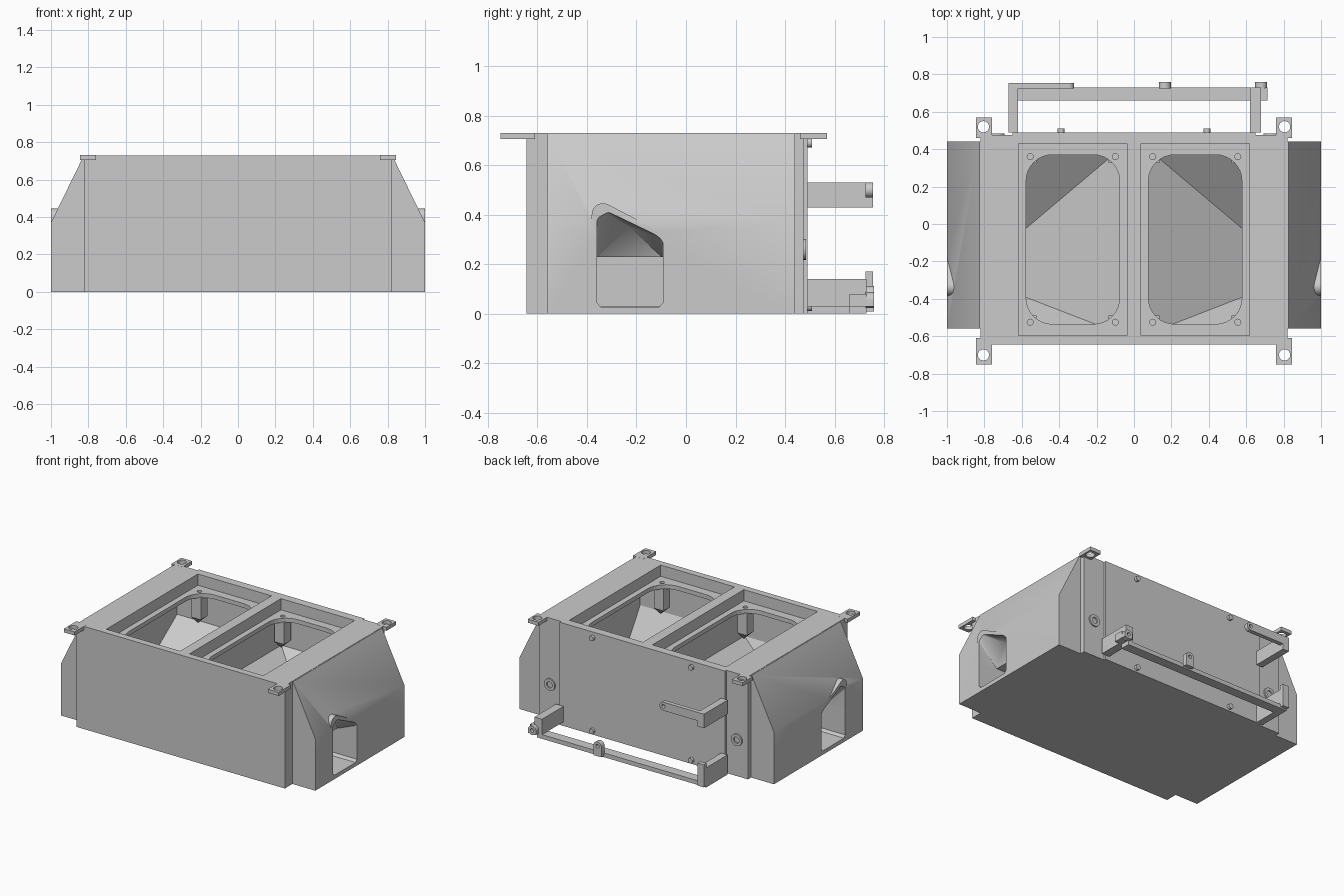
import bpy, bmesh, math
from mathutils import Vector

if "Cube" in bpy.data.objects:
    bpy.data.objects.remove(bpy.data.objects["Cube"])

grey = bpy.data.materials.new("light grey")
grey.diffuse_color = (0.6, 0.6, 0.6, 1)
grey.use_nodes = True
grey.node_tree.nodes["Principled BSDF"].inputs["Base Color"].default_value = grey.diffuse_color


def make(name, bm):
    bmesh.ops.recalc_face_normals(bm, faces=bm.faces)
    me = bpy.data.meshes.new(name)
    bm.to_mesh(me)
    bm.free()
    me.materials.append(grey)
    ob = bpy.data.objects.new(name, me)
    bpy.context.collection.objects.link(ob)
    return ob


def hull(name, pts):
    bm = bmesh.new()
    for p in pts:
        bm.verts.new(p)
    r = bmesh.ops.convex_hull(bm, input=bm.verts)
    junk = [v for v in r["geom_interior"] if isinstance(v, bmesh.types.BMVert)]
    bmesh.ops.delete(bm, geom=junk, context='VERTS')
    bmesh.ops.dissolve_limit(bm, angle_limit=0.001, verts=bm.verts, edges=bm.edges)
    return make(name, bm)


def box(name, x, y, z):
    return hull(name, [(a, b, c) for a in x for b in y for c in z])


def cyl(name, c, r, h, axis='Z', n=24):
    pts = []
    for i in range(n):
        u, v = r * math.cos(i * math.tau / n), r * math.sin(i * math.tau / n)
        for w in (-h / 2, h / 2):
            pts.append(Vector(c) + Vector((u, v, w) if axis == 'Z' else (u, w, v)))
    ob = hull(name, pts)
    smooth(ob)
    return ob


def smooth(ob):
    bpy.ops.object.select_all(action='DESELECT')
    ob.select_set(True)
    bpy.context.view_layer.objects.active = ob
    bpy.ops.object.shade_smooth_by_angle(angle=math.radians(30))


def boolean(ob, others, op='DIFFERENCE', keep=False):
    bpy.context.view_layer.objects.active = ob
    for o in others:
        m = ob.modifiers.new("bool", 'BOOLEAN')
        m.operation, m.solver, m.object = op, 'EXACT', o
        bpy.ops.object.modifier_apply(modifier=m.name)
        if not keep:
            bpy.data.objects.remove(o)


def rounded(name, x, y, z, r):
    pts = []
    for cx, sx in ((x[0] + r, -1), (x[1] - r, 1)):
        for cy, sy in ((y[0] + r, -1), (y[1] - r, 1)):
            for i in range(9):
                a = i * math.pi / 16
                pts += [(cx + sx * r * math.cos(a), cy + sy * r * math.sin(a), h) for h in z]
    return hull(name, pts)


# Main housing with cavities, framed recesses and rounded openings
body = box("housing", (-.82, .82), (-.645, .475), (0, .73))
for s in (-1, 1):
    span = lambda a, b: tuple(sorted((s * a, s * b)))
    cuts = [box("cut", span(.04, .78), (-.60, .43), (.02, .62)),
            box("cut", span(.037, .617), (-.597, .43), (.65, .8)),
            rounded("cut", span(.077, .577), (-.535, .37), (.55, .7), .14)]
    cuts += [cyl("cut", (s * x, y, .64), .016, .1, n=16) for x in (.10, .555) for y in (-.525, .36)]
    boolean(body, cuts)

# Raised back panel with fasteners
box("back_panel", (-.65, .65), (.47, .49), (.0, .73))
for x in (-.39, .39):
    for z in (.03, .69):
        cyl("panel_screw", (x, .497, z), .018, .025, 'Y', 16)

for s in (-1, 1):
    # Sloped side wing with a hooded outlet
    prof = [(.81, 0), (1, 0), (1, .37), (.825, .728), (.81, .728)]
    wing = hull("side_wing", [(s * x, y, z) for x, z in prof for y in (-.56, .44)])
    arc = [(-.335 + .046 * math.cos(a), .4 + .046 * math.sin(a))
           for a in [math.radians(65 + 13 * i) for i in range(10)]]
    hood = arc + [(-.10, .33), (-.10, .22), (-.38, .22)]
    boolean(wing, [hull("hood", [(s * x, y, z) for x in (.85, 1) for y, z in hood])], 'UNION')
    arc = [(-.33 + .03 * math.cos(a), .39 + .03 * math.sin(a))
           for a in [math.radians(65 + 13 * i) for i in range(10)]]
    mouth = arc + [(-.105, .315), (-.093, .295), (-.093, .22), (-.36, .22)]
    throat = hull("throat", [(s * 1.02, y, z) for y, z in mouth]
                  + [(s * .85, y, .225) for y in (-.36, -.093)] + [(s * .9, -.23, .35)])
    tunnel = [(s * x, y, z) for x in (.7, 1.02) for y, z in
              [(-.36, .23), (-.093, .23), (-.36, .045), (-.345, .028), (-.108, .028), (-.093, .045)]]
    tunnel = hull("tunnel", tunnel)
    boolean(body, [tunnel], keep=True)
    boolean(wing, [tunnel, throat])
    smooth(wing)

    # Hopper slopes leading down to the outlet
    bm = bmesh.new()
    top = [bm.verts.new((s * x, y, z)) for x, y, z in
           [(.04, -.60, .40), (.78, -.60, .40), (.78, .43, .40), (.04, .43, .40)]]
    low = [bm.verts.new((s * x, y, .03)) for x, y in
           [(.66, -.36), (.79, -.36), (.79, -.093), (.66, -.093)]]
    for i in (0, 2, 3):
        j = (i + 1) % 4
        bm.faces.new((top[i], top[j], low[j], low[i]))
    bm.faces.new(low)
    make("hopper_slope", bm)

    # Screw bosses hanging under the frame corners
    for x, dx in ((.10, 1), (.555, -1)):
        for y, dy in ((-.525, 1), (.36, -1)):
            a, b = s * (x - .04 * dx), s * (x + .035 * dx)
            pts = [(u, v, z) for u in (a, b) for v in (y - .04 * dy, y + .035 * dy) for z in (.47, .625)]
            pts.append((a, y - .04 * dy, .40))
            hull("screw_boss", pts)

    # Mounting ears at the top corners
    for y, hy in (((-.75, -.61), -.70), ((.46, .57), .52)):
        ear = box("mounting_ear", tuple(sorted((s * .76, s * .845))), y, (.705, .7305))
        boolean(ear, [cyl("cut", (s * .805, hy, .72), .03, .1)])
        smooth(ear)

    # Ring bosses on the rear corners
    ring = cyl("rear_ring", (s * .735, .475, .26), .042, .02, 'Y')
    boolean(ring, [cyl("cut", (s * .735, .485, .26), .022, .02, 'Y')])
    smooth(ring)

# Lower rear rail
box("lower_rail", (-.67, .66), (.66, .73), (0, .03))
box("lower_arm_left", (-.67, -.62), (.49, .73), (0, .14))
box("lower_arm_right", (.62, .68), (.49, .73), (.03, .14))
box("rail_tab", (-.67, -.62), (.725, .755), (.01, .17))


def lug(name, x, z, base):
    # Round-ended upright lug with a pin hole
    ob = cyl(name, (x, .742, z), .032, .035, 'Y')
    boolean(ob, [box("cut_join", (x - .032, x + .032), (.7245, .7595), (base, z))], 'UNION')
    boolean(ob, [cyl("cut", (x, .742, z), .013, .1, 'Y', 16)])
    smooth(ob)


lug("middle_lug", .165, .08, .01)
lug("end_lug", .68, .055, .03)
box("end_lug_support", (.66, .715), (.66, .73), (.03, .08))

# Upper rear bracket
box("upper_arm", (-.67, -.62), (.49, .755), (.43, .53))
plate = box("upper_plate", (-.66, -.35), (.725, .755), (.47, .53))
boolean(plate, [cyl("cut_end", (-.35, .74, .5), .03, .03, 'Y')], 'UNION')
boolean(plate, [cyl("cut", (-.35, .74, .5), .013, .1, 'Y', 16)])
smooth(plate)
